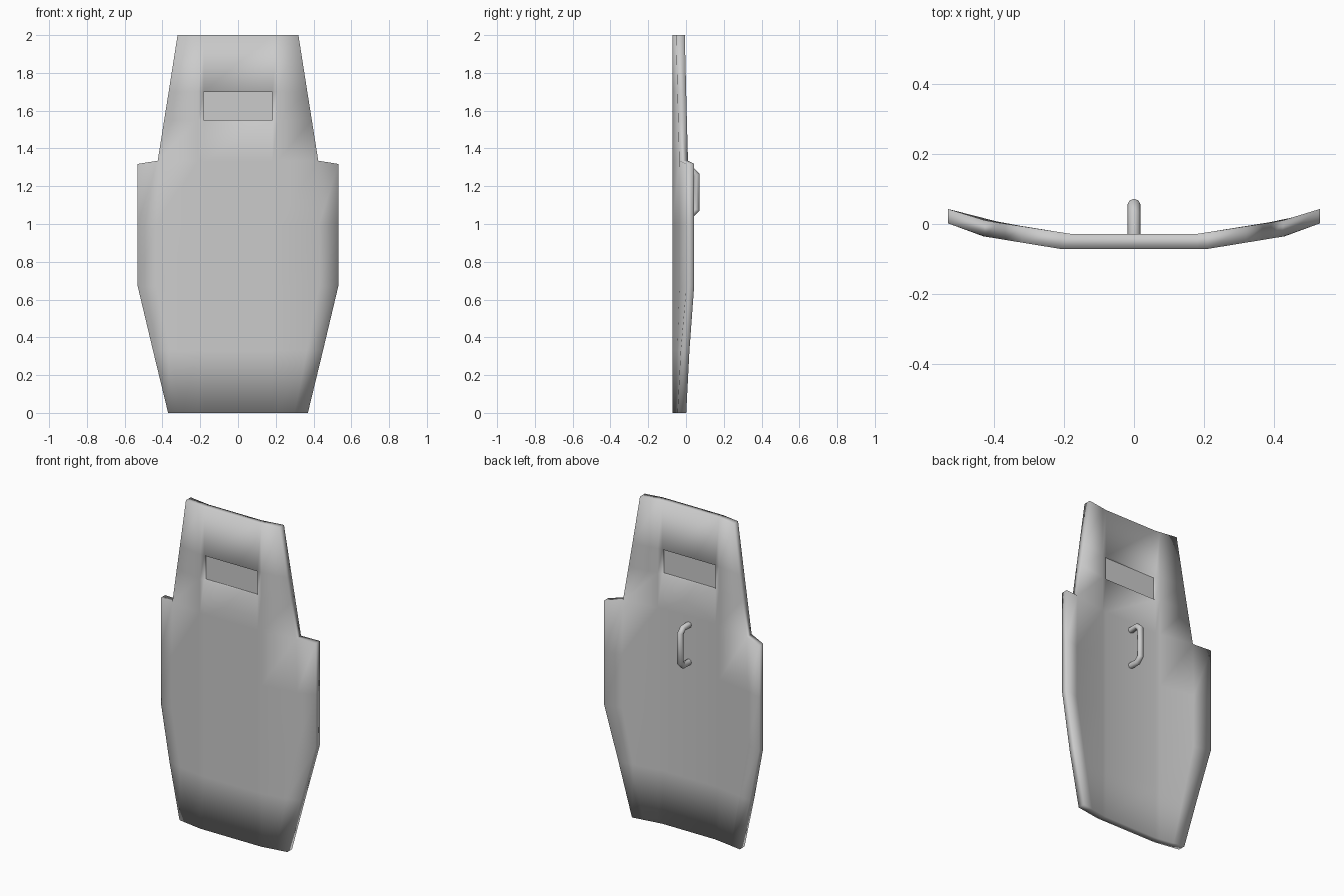
import bpy, bmesh

if "Cube" in bpy.data.objects:
    bpy.data.objects.remove(bpy.data.objects["Cube"])


def lerp_profile(x, pts):
    """Piecewise-linear depth of the curved plate at |x|."""
    x = abs(x)
    if x <= pts[0][0]:
        return pts[0][1]
    for (x0, y0), (x1, y1) in zip(pts, pts[1:]):
        if x <= x1 + 1e-6:
            return y0 + (y1 - y0) * (x - x0) / (x1 - x0)
    return pts[-1][1]


FRONT = [(0.21, -0.071), (0.43, -0.035), (0.531, 0.002)]
BACK = [(0.175, -0.029), (0.42, 0.009), (0.531, 0.043)]

# Shield plate: rows of (z, shoulder column x, outer column x, outer z)
rows = [(0, 0.30, 0.37), (0.33, 0.365, 0.45), (0.67, 0.43, 0.531),
        (1.0, 0.43, 0.531), (1.335, 0.425, 0.531),
        (1.55, 0.391, None), (1.70, 0.367, None), (2.0, 0.32, None)]
NOTCH, WINDOW = 4, 5

bm = bmesh.new()
layers = []
for prof in (FRONT, BACK):
    grid = {}
    for r, (z, m, o) in enumerate(rows):
        half = [0.182, 0.21, m] + ([o] if o else [])
        for i, x in enumerate(half):
            zz = 1.318 if (r == NOTCH and i == 3) else z
            for s in (-1, 1):
                grid[r, s * (i + 1)] = bm.verts.new((s * x, lerp_profile(x, prof), zz))
    layers.append(grid)
front, back = layers

cols = [-4, -3, -2, -1, 1, 2, 3, 4]
border = {}
for r in range(len(rows) - 1):
    for a, b in zip(cols, cols[1:]):
        keys = [(r, a), (r, b), (r + 1, b), (r + 1, a)]
        if any(k not in front for k in keys) or (r == WINDOW and a == -1):
            continue
        bm.faces.new([front[k] for k in keys])
        bm.faces.new([back[k] for k in reversed(keys)])
        for e in zip(keys, keys[1:] + keys[:1]):
            if e[::-1] in border:
                del border[e[::-1]]
            else:
                border[e] = True
# rim and window walls
for p, q in border:
    bm.faces.new([front[q], front[p], back[p], back[q]])
bmesh.ops.recalc_face_normals(bm, faces=bm.faces)
for f in bm.faces:
    f.smooth = True
mesh = bpy.data.meshes.new("shield_plate")
bm.to_mesh(mesh)
bm.free()
bpy.context.collection.objects.link(bpy.data.objects.new("shield_plate", mesh))

# Viewing window pane, recessed from both faces
bpy.ops.mesh.primitive_cube_add(size=1, location=(0, -0.05, 1.625))
pane = bpy.context.object
pane.name = "window_pane"
pane.scale = (0.364, 0.012, 0.15)

# Grip handle: chamfered bracket swept with a round section
curve = bpy.data.curves.new("handle", 'CURVE')
curve.dimensions = '3D'
curve.bevel_depth = 0.0185
curve.bevel_resolution = 2
curve.use_fill_caps = True
path = [(-0.04, 1.283), (0.03, 1.283), (0.055, 1.258),
        (0.055, 1.077), (0.03, 1.052), (-0.04, 1.052)]
sp = curve.splines.new('POLY')
sp.points.add(len(path) - 1)
for p, (y, z) in zip(sp.points, path):
    p.co = (0, y, z, 1)
handle = bpy.data.objects.new("handle", curve)
bpy.context.collection.objects.link(handle)
bpy.ops.object.select_all(action='DESELECT')
handle.select_set(True)
bpy.context.view_layer.objects.active = handle
bpy.ops.object.convert(target='MESH')
bpy.ops.object.shade_smooth_by_angle(angle=0.9)
